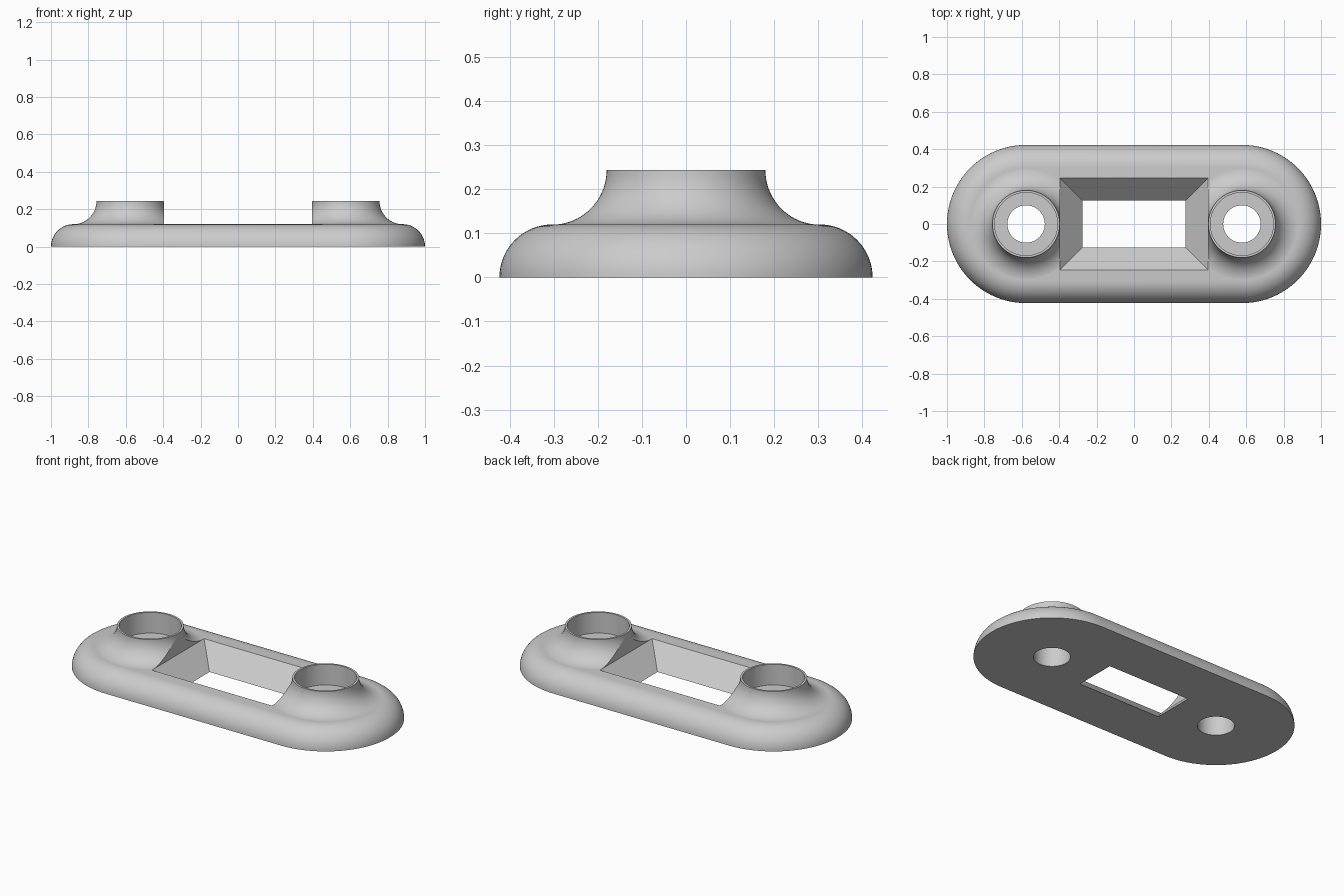
import bpy, bmesh
from math import pi, sin, cos, radians

cube = bpy.data.objects.get("Cube")
if cube:
    bpy.data.objects.remove(cube, do_unlink=True)

END_X, HALF_W, PLATE_H = 0.577, 0.423, 0.12
TOP, BOSS_R, BORE_R, HOLE_R = 0.243, 0.18, 0.168, 0.1
FILLET = TOP - PLATE_H + 0.0005

grey = bpy.data.materials.new("light grey")
grey.use_nodes = True
colour = (0.6, 0.6, 0.6, 1)
grey.diffuse_color = colour
grey.node_tree.nodes["Principled BSDF"].inputs["Base Color"].default_value = colour


def loft(name, rings):
    """Closed solid through equal-length rings of points."""
    bm = bmesh.new()
    loops = [[bm.verts.new(p) for p in ring] for ring in rings]
    n = len(loops[0])
    for a, b in zip(loops, loops[1:]):
        for i in range(n):
            j = (i + 1) % n
            bm.faces.new((a[i], a[j], b[j], b[i]))
    bm.faces.new(loops[0][::-1])
    bm.faces.new(loops[-1])
    bmesh.ops.recalc_face_normals(bm, faces=bm.faces)
    mesh = bpy.data.meshes.new(name)
    bm.to_mesh(mesh)
    bm.free()
    mesh.materials.append(grey)
    ob = bpy.data.objects.new(name, mesh)
    bpy.context.collection.objects.link(ob)
    return ob


def circle(x, r, z, n=96):
    return [(x + r * cos(2 * pi * i / n), r * sin(2 * pi * i / n), z) for i in range(n)]


def stadium(r, z, n=48):
    ring = []
    for side in (1, -1):
        for i in range(n + 1):
            a = -pi / 2 + pi * i / n
            ring.append((side * (END_X + r * cos(a)), side * r * sin(a), z))
    return ring


def rectangle(hx, hy, z):
    return [(-hx, -hy, z), (hx, -hy, z), (hx, hy, z), (-hx, hy, z)]


def combine(target, tool, operation):
    mod = target.modifiers.new(tool.name, "BOOLEAN")
    mod.operation = operation
    mod.solver = "EXACT"
    mod.object = tool


# Plate with a quarter-round upper edge
steps = 16
arc = [pi / 2 * i / steps for i in range(steps + 1)]
plate = loft("mounting_plate", [
    stadium(HALF_W - PLATE_H * (1 - cos(a)), PLATE_H * sin(a)) for a in arc])
tools = []

# Flared bosses at both ends
for side, x in (("left", END_X), ("right", -END_X)):
    outer = BOSS_R + FILLET
    rings = [circle(x, outer, PLATE_H / 2)]
    rings += [circle(x, outer - FILLET * sin(a), TOP - FILLET * cos(a)) for a in arc]
    boss = loft(side + "_boss", rings)
    combine(plate, boss, "UNION")
    tools.append(boss)

# Tapered rectangular window, straight above the plate
window = loft("window_cutter", [
    rectangle(0.275, 0.125, -0.1), rectangle(0.275, 0.125, 0),
    rectangle(0.395, 0.245, PLATE_H), rectangle(0.395, 0.245, 0.4)])
combine(plate, window, "DIFFERENCE")
tools.append(window)

# Counterbored screw holes
for side, x in (("left", END_X), ("right", -END_X)):
    hole = loft(side + "_hole_cutter", [
        circle(x, HOLE_R, -0.1), circle(x, HOLE_R, PLATE_H),
        circle(x, BORE_R, PLATE_H), circle(x, BORE_R, 0.4)])
    combine(plate, hole, "DIFFERENCE")
    tools.append(hole)

# Bake the cuts, then smooth the curved surfaces
for tool in tools:
    tool.hide_render = True
bpy.context.view_layer.update()
graph = bpy.context.evaluated_depsgraph_get()
result = bpy.data.meshes.new_from_object(plate.evaluated_get(graph))
plate.modifiers.clear()
plate.data = result
for tool in tools:
    bpy.data.objects.remove(tool, do_unlink=True)
for ob in bpy.context.selected_objects:
    ob.select_set(False)
bpy.context.view_layer.objects.active = plate
plate.select_set(True)
bpy.ops.object.shade_smooth_by_angle(angle=radians(30))
